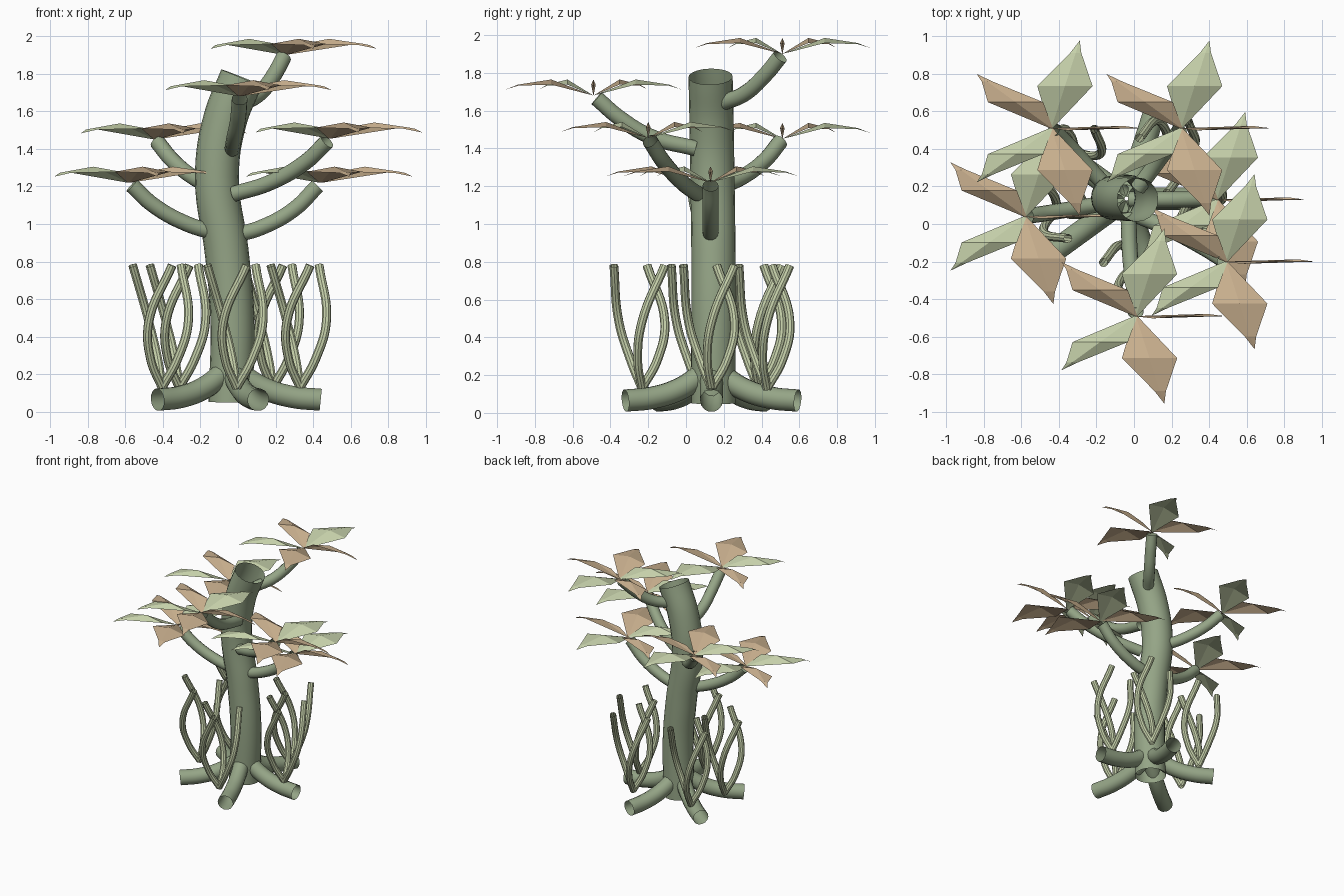
import bpy, bmesh, math
from mathutils import Vector

if "Cube" in bpy.data.objects:
    bpy.data.objects.remove(bpy.data.objects["Cube"])


def material(name, rgb):
    m = bpy.data.materials.new(name)
    m.diffuse_color = (*rgb, 1)
    m.use_nodes = True
    m.node_tree.nodes["Principled BSDF"].inputs["Base Color"].default_value = m.diffuse_color
    return m


BARK = material("bark green", (0.30, 0.375, 0.24))
LEAF = material("pale leaf green", (0.56, 0.63, 0.40))
TAN = material("dry tan", (0.58, 0.43, 0.27))
CX, CY = -0.04, 0.135          # trunk foot
GOLDEN = math.radians(137.5)


def tube(name, points, radius, mat, sides=5):
    """Open round tube swept along a smooth path."""
    cu = bpy.data.curves.new(name, 'CURVE')
    cu.dimensions = '3D'
    cu.bevel_depth = radius
    cu.bevel_resolution = sides
    cu.resolution_u = 8
    sp = cu.splines.new('BEZIER')
    sp.bezier_points.add(len(points) - 1)
    for bp, p in zip(sp.bezier_points, points):
        bp.co = p
        bp.handle_left_type = bp.handle_right_type = 'AUTO'
    cu.materials.append(mat)
    ob = bpy.data.objects.new(name, cu)
    bpy.context.collection.objects.link(ob)
    bpy.ops.object.select_all(action='DESELECT')
    ob.select_set(True)
    bpy.context.view_layer.objects.active = ob
    bpy.ops.object.convert(target='MESH')
    bpy.ops.object.shade_smooth_by_angle()
    return bpy.context.object


# Trunk: gently S-curved open tube
tube("trunk", [(-0.04, 0.145, 0.05), (-0.03, 0.145, 0.5), (-0.06, 0.145, 0.85),
               (-0.112, 0.14, 1.25), (-0.07, 0.135, 1.55), (0.02, 0.13, 1.78)],
     0.117, BARK, 8)

# Roots: five, evenly spread
for i in range(5):
    a = i * math.tau / 5
    tube(f"root_{i + 1}",
         [(CX + r * math.cos(a), CY + r * math.sin(a), z)
          for r, z in ((0.04, 0.21), (0.18, 0.125), (0.33, 0.08), (0.48, 0.065))],
         0.06, BARK)

# Reeds: groups of three twisting stems between the roots
for i in range(5):
    a = i * GOLDEN
    bx, by = CX + 0.37 * math.cos(a), CY + 0.37 * math.sin(a)
    for j in range(3):
        b = j * math.tau / 3
        path = [(0, 0, 0.13)]
        for r, turn, z in ((0.085, -15, 0.28), (0.14, 0, 0.48), (0.158, 50, 0.78)):
            t = b + math.radians(turn)
            path.append((r * math.cos(t), r * math.sin(t), z))
        tube(f"reed_{i + 1}_{j + 1}", [(bx + x, by + y, z) for x, y, z in path],
             0.024, LEAF, 3)


def rosette(name, centre):
    """Five ridged petals whose width always runs along x."""
    bm = bmesh.new()
    # along the petal, half width, ridge height, edge height
    rows = ((0.0, 0.008, 0.0, 0.0), (0.235, 0.147, 0.085, 0.058),
            (0.42, 0.03, 0.058, 0.052))
    for k in range(5):
        a = k * math.tau / 5
        c, s = math.cos(a), math.sin(a)
        strips = []
        for d, w, ridge, edge in rows:
            y = d * s
            skew = 0.012 * w / 0.147 if k == 0 else 0
            strips.append([bm.verts.new((d * c - w, y - skew, edge)),
                           bm.verts.new((d * c, y, ridge)),
                           bm.verts.new((d * c + w, y + skew, edge))])
        tip = bm.verts.new((0.49 * c, 0.49 * s, 0.032))
        faces = []
        for p, q in zip(strips, strips[1:]):
            for n in (0, 1):
                faces.append(bm.faces.new((p[n], p[n + 1], q[n + 1], q[n])))
        for n in (0, 1):
            faces.append(bm.faces.new((strips[-1][n], strips[-1][n + 1], tip)))
        for f in faces:
            f.material_index = 0 if k in (1, 3) else 1
            f.normal_update()
            if f.normal.z < 0:
                f.normal_flip()
    me = bpy.data.meshes.new(name)
    bm.to_mesh(me)
    bm.free()
    me.materials.append(LEAF)
    me.materials.append(TAN)
    ob = bpy.data.objects.new(name, me)
    ob.location = Vector(centre)
    bpy.context.collection.objects.link(ob)


# Branches, each ending in a rosette
BRANCHES = [
    [(-0.02, 0.13, 0.94), (0.12, 0.13, 0.98), (0.30, 0.13, 1.08), (0.44, 0.13, 1.22)],
    [(-0.14, 0.19, 1.20), (-0.24, 0.30, 1.25), (-0.35, 0.42, 1.34), (-0.44, 0.51, 1.45)],
    [(-0.03, 0.05, 1.40), (-0.02, -0.18, 1.46), (0.0, -0.35, 1.56), (0.01, -0.49, 1.68)],
    [(0.02, 0.19, 1.64), (0.11, 0.31, 1.69), (0.19, 0.42, 1.79), (0.25, 0.51, 1.90)],
    [(-0.11, 0.12, 0.95), (-0.27, 0.09, 1.0), (-0.45, 0.06, 1.10), (-0.58, 0.04, 1.22)],
    [(-0.02, 0.06, 1.16), (0.17, -0.02, 1.22), (0.36, -0.12, 1.33), (0.49, -0.20, 1.455)],
]
for i, path in enumerate(BRANCHES):
    # stop the wood just short of the petals
    end = Vector(path[-1])
    wood = path[:-1] + [tuple(end.lerp(Vector(path[-2]), 0.12))]
    tube(f"branch_{i + 1}", wood, 0.042, BARK)
    rosette(f"rosette_{i + 1}", end)
